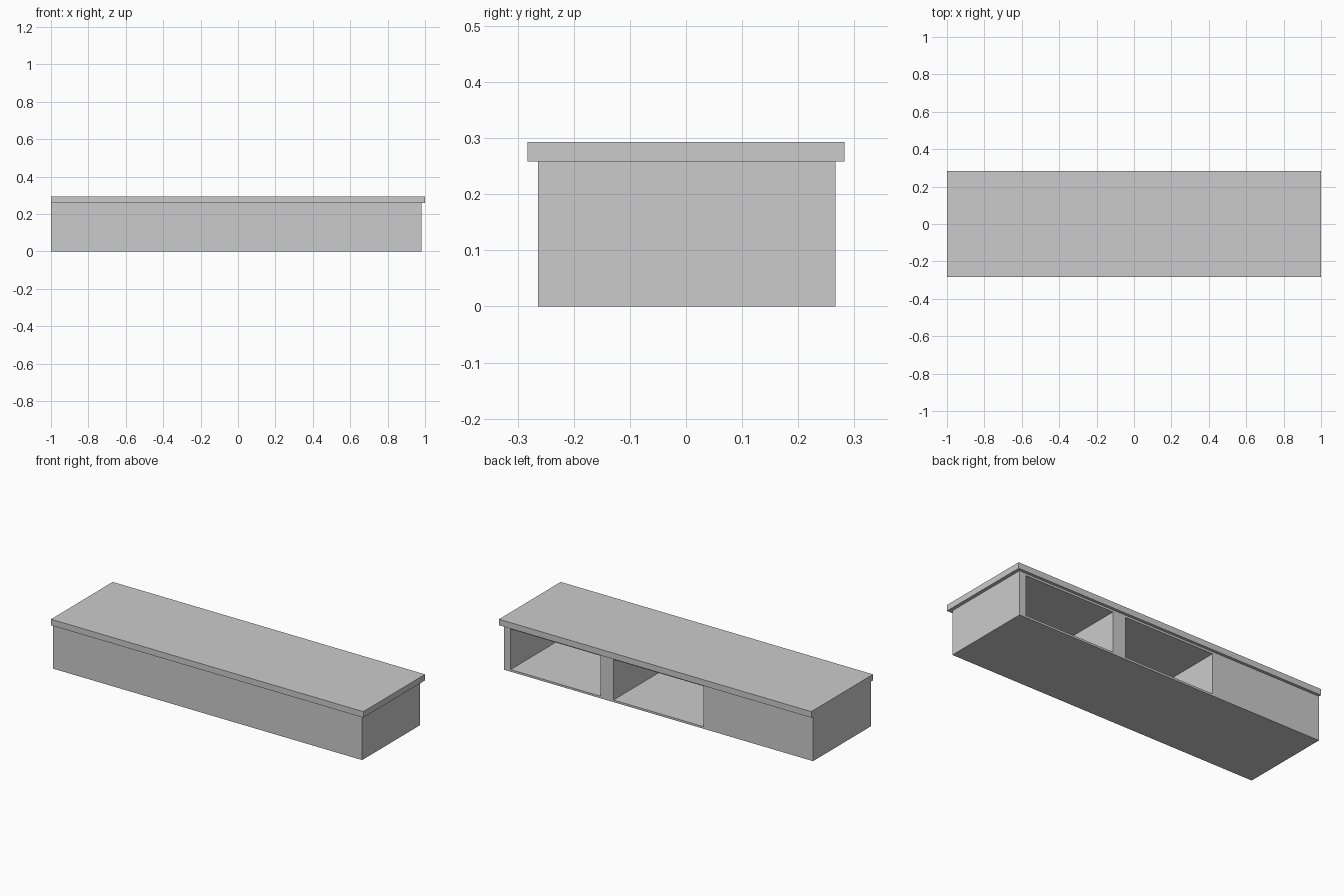
import bpy
from mathutils import Vector

if "Cube" in bpy.data.objects:
    bpy.data.objects.remove(bpy.data.objects["Cube"])


def box(name, lo, hi):
    """Axis-aligned box between two corners."""
    lo, hi = Vector(lo), Vector(hi)
    bpy.ops.mesh.primitive_cube_add(size=1, location=(lo + hi) / 2)
    ob = bpy.context.object
    ob.name = name
    ob.scale = hi - lo
    bpy.ops.object.transform_apply(location=False, rotation=False, scale=True)
    return ob


# Cabinet carcass, flush with the left end of the top
cabinet = box("cabinet_body", (-1.0, -0.264, 0.0), (0.98, 0.266, 0.258))

# Two open compartments cut in from the back
for i, (x0, x1) in enumerate([(0.362, 0.937), (-0.297, 0.278)]):
    cutter = box(f"compartment_cutter_{i + 1}", (x0, -0.25, 0.012), (x1, 0.40, 0.246))
    cutter.hide_render = True
    cutter.display_type = 'WIRE'
    cut = cabinet.modifiers.new(f"compartment_{i + 1}", 'BOOLEAN')
    cut.operation = 'DIFFERENCE'
    cut.solver = 'EXACT'
    cut.object = cutter

# Overhanging top board
box("top_board", (-1.0, -0.2825, 0.258), (1.0, 0.2825, 0.293))
